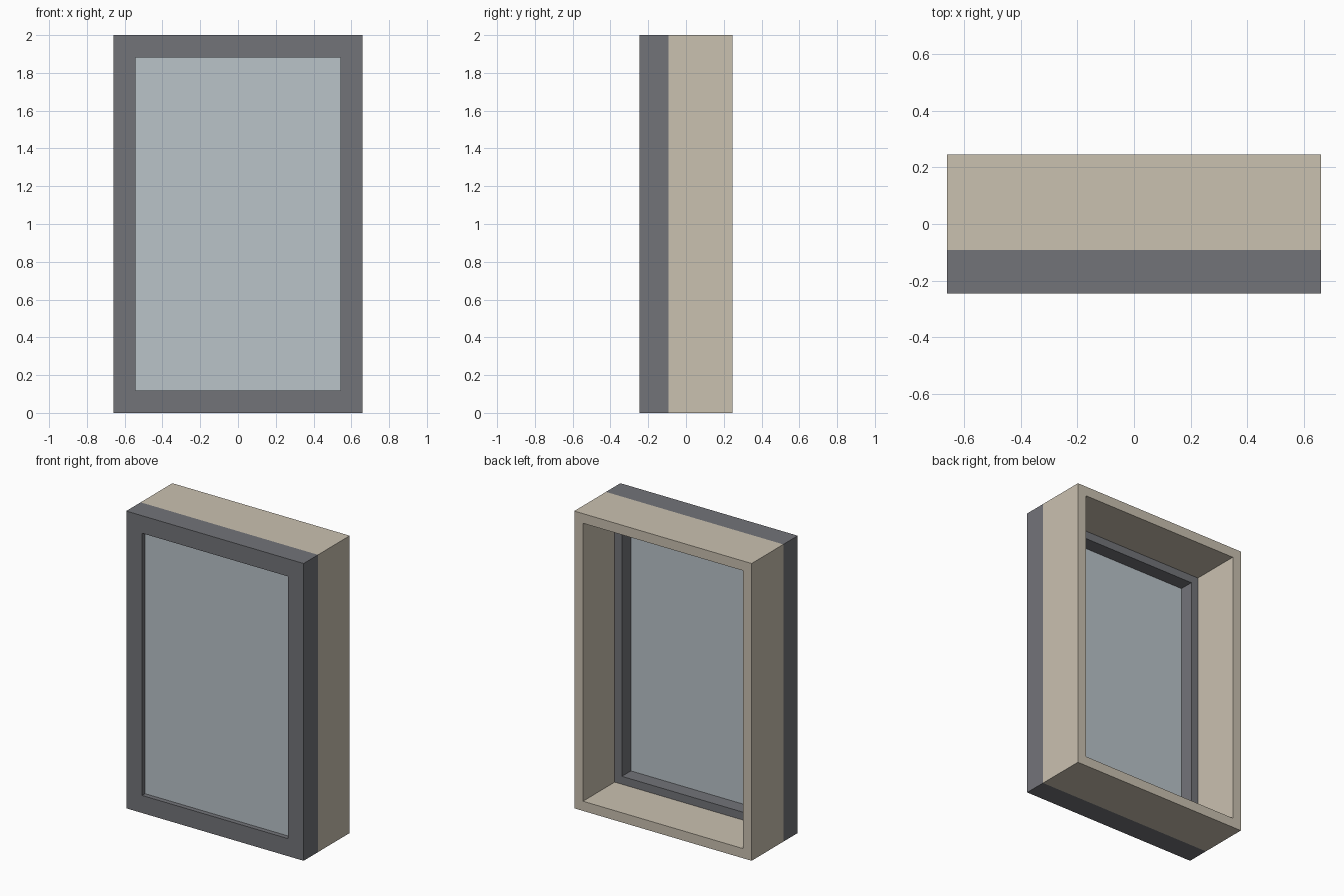
import bpy
import bmesh

if "Cube" in bpy.data.objects:
    bpy.data.objects.remove(bpy.data.objects["Cube"], do_unlink=True)

WIDTH, HEIGHT = 1.32, 2.0
FRONT, JOINT, BACK = -0.245, -0.092, 0.245


def material(name, rgb):
    mat = bpy.data.materials.new(name)
    mat.use_nodes = True
    colour = (*rgb, 1.0)
    mat.diffuse_color = colour
    bsdf = mat.node_tree.nodes["Principled BSDF"]
    bsdf.inputs["Base Color"].default_value = colour
    bsdf.inputs["Roughness"].default_value = 0.6
    return mat


def finish(name, bm, mat):
    bmesh.ops.recalc_face_normals(bm, faces=bm.faces)
    mesh = bpy.data.meshes.new(name)
    bm.to_mesh(mesh)
    bm.free()
    mesh.materials.append(mat)
    obj = bpy.data.objects.new(name, mesh)
    bpy.context.collection.objects.link(obj)
    return obj


def rectangle(bm, inset, y):
    """Upright rectangle of vertices, inset from the outer size."""
    x, low, high = WIDTH / 2 - inset, inset, HEIGHT - inset
    corners = ((-x, low), (x, low), (x, high), (-x, high))
    return [bm.verts.new((cx, y, cz)) for cx, cz in corners]


def ring(name, border, y0, y1, mat):
    """Rectangular frame with mitred corners."""
    bm = bmesh.new()
    profile = ((0, y0), (border, y0), (border, y1), (0, y1))
    loops = [rectangle(bm, inset, y) for inset, y in profile]
    for i in range(4):
        a, b = loops[i], loops[(i + 1) % 4]
        for j in range(4):
            k = (j + 1) % 4
            bm.faces.new((a[j], a[k], b[k], b[j]))
    return finish(name, bm, mat)


def pane(name, inset, y0, y1, mat):
    """Flat slab filling the opening."""
    bm = bmesh.new()
    a, b = rectangle(bm, inset, y0), rectangle(bm, inset, y1)
    bm.faces.new(a)
    bm.faces.new(b)
    for j in range(4):
        k = (j + 1) % 4
        bm.faces.new((a[j], a[k], b[k], b[j]))
    return finish(name, bm, mat)


grey = material("slate grey", (0.171, 0.174, 0.191))
beige = material("warm beige", (0.591, 0.533, 0.434))
glass = material("pale blue glass", (0.491, 0.546, 0.584))

# Outer window frame, deep wall lining behind it, and the glazing
ring("window_frame", 0.118, FRONT, JOINT, grey)
ring("wall_lining", 0.065, JOINT, BACK, beige)
pane("glass_pane", 0.118, -0.213, -0.188, glass)
